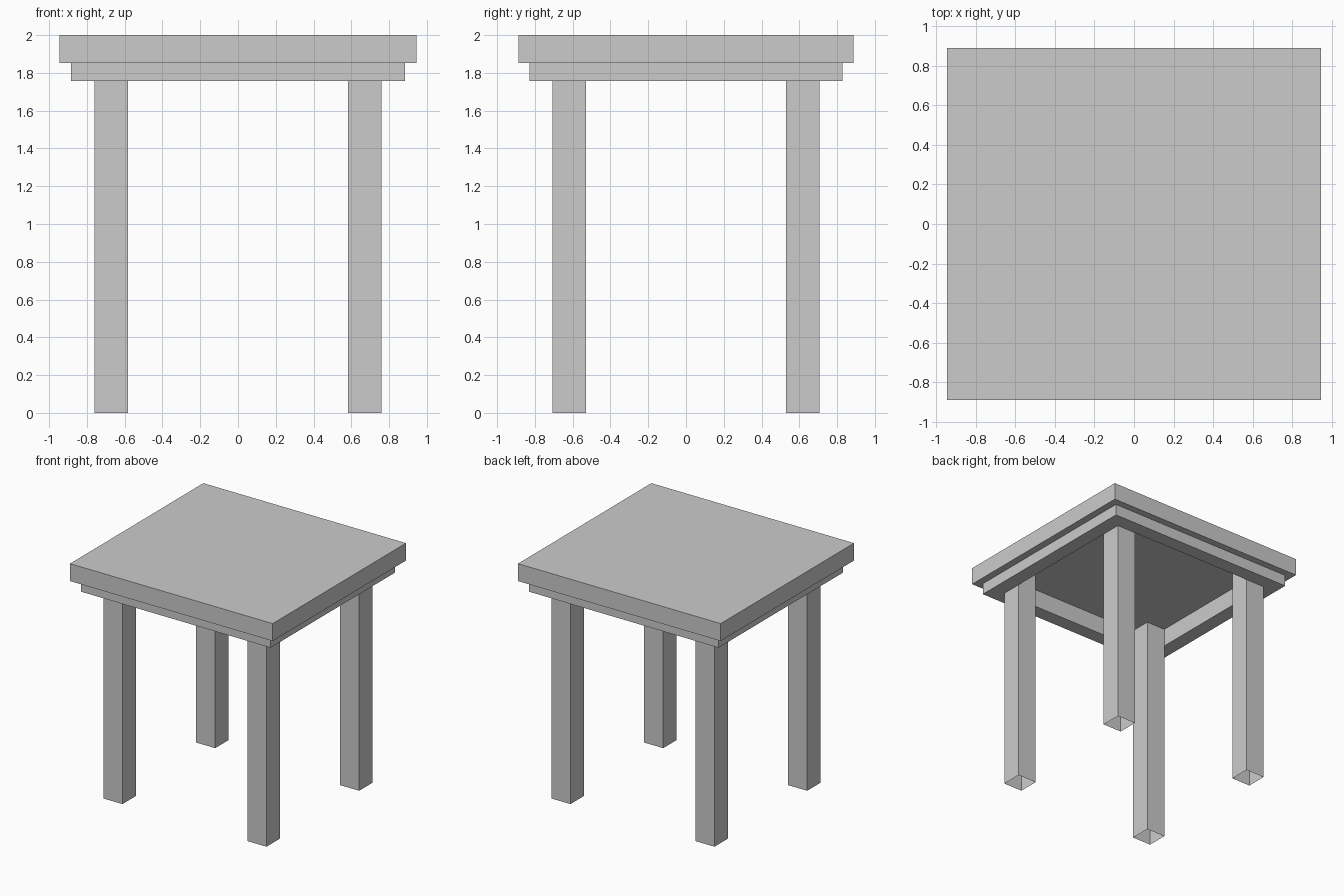
import bpy
import bmesh

if "Cube" in bpy.data.objects:
    bpy.data.objects.remove(bpy.data.objects["Cube"])


def stacked_rects(name, rects, cap_start=True, cap_end=True, center=(0, 0)):
    """Bridge a run of rectangles (half_x, half_y, z) into one flat-faced skin."""
    bm = bmesh.new()
    cx, cy = center
    loops = [[bm.verts.new((cx + sx * hx, cy + sy * hy, z))
              for sx, sy in ((-1, -1), (1, -1), (1, 1), (-1, 1))]
             for hx, hy, z in rects]
    for a, b in zip(loops, loops[1:]):
        for i in range(4):
            j = (i + 1) % 4
            bm.faces.new((a[i], a[j], b[j], b[i]))
    if cap_start:
        bm.faces.new(loops[0])
    if cap_end:
        bm.faces.new(loops[-1])
    bmesh.ops.recalc_face_normals(bm, faces=bm.faces)
    mesh = bpy.data.meshes.new(name)
    bm.to_mesh(mesh)
    bm.free()
    obj = bpy.data.objects.new(name, mesh)
    bpy.context.collection.objects.link(obj)
    return obj


CEILING = 1.91   # underside of the recess the legs stand into

# Table top: slab, stepped apron, and recess between the apron rails
stacked_rects("table_top", [
    (0.945, 0.888, 2.0),
    (0.945, 0.888, 1.853),
    (0.883, 0.828, 1.853),
    (0.883, 0.828, 1.757),
    (0.76, 0.706, 1.757),
    (0.76, 0.706, CEILING),
])

# Legs: square tubes, open at the floor, tucked in the recess corners
LEG = 0.0885
for sx, side in ((-1, "left"), (1, "right")):
    for sy, end in ((-1, "front"), (1, "back")):
        stacked_rects(f"{end}_{side}_leg",
                      [(LEG, LEG, 0.0), (LEG, LEG, CEILING)],
                      cap_start=False, cap_end=False,
                      center=(sx * 0.6715, sy * 0.6175))
